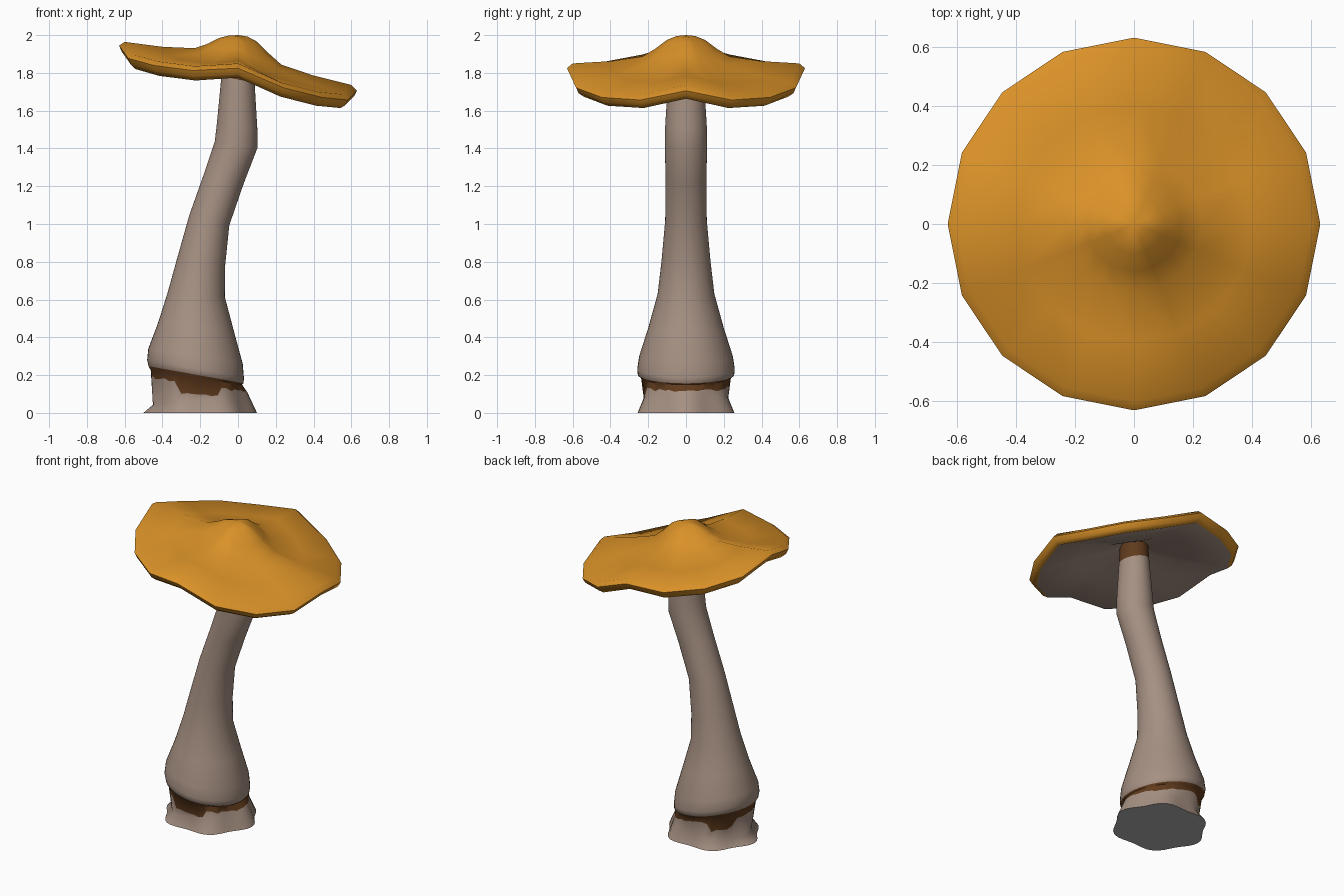
import bpy, bmesh, math, random
from mathutils import Vector

if "Cube" in bpy.data.objects:
    bpy.data.objects.remove(bpy.data.objects["Cube"])

random.seed(4)


def material(name, rgb):
    m = bpy.data.materials.new(name)
    m.diffuse_color = (*rgb, 1)
    m.use_nodes = True
    m.node_tree.nodes["Principled BSDF"].inputs["Base Color"].default_value = m.diffuse_color
    return m


ORANGE = material("cap orange", (0.70, 0.285, 0.021))
TAUPE = material("stem taupe", (0.38, 0.28, 0.225))
BROWN = material("torn edge brown", (0.115, 0.043, 0.012))
GREY = material("base grey", (0.44, 0.44, 0.44))


def loft(name, rings, strips, mats, start, end, angle):
    """Skin rings of points; strips gives a material per band, start/end = (point, material)."""
    bm = bmesh.new()
    loops = [[bm.verts.new(p) for p in r] for r in rings]
    n = len(rings[0])
    for i in range(len(loops) - 1):
        a, b = loops[i], loops[i + 1]
        for j in range(n):
            k = (j + 1) % n
            bm.faces.new((a[j], a[k], b[k], b[j])).material_index = strips[i]
    for loop, cap in ((loops[0], start), (loops[-1], end)):
        pole = bm.verts.new(cap[0])
        for j in range(n):
            bm.faces.new((loop[j], loop[(j + 1) % n], pole)).material_index = cap[1]
    bmesh.ops.recalc_face_normals(bm, faces=bm.faces)
    me = bpy.data.meshes.new(name)
    bm.to_mesh(me)
    bm.free()
    for m in mats:
        me.materials.append(m)
    ob = bpy.data.objects.new(name, me)
    bpy.context.collection.objects.link(ob)
    bpy.ops.object.select_all(action='DESELECT')
    ob.select_set(True)
    bpy.context.view_layer.objects.active = ob
    bpy.ops.object.shade_smooth_by_angle(angle=math.radians(angle))
    return ob


# Cap: tilted 16-sided disc with a central hump, folded along both axes
def cap_ring(r, z):
    pts = []
    for j in range(16):
        a = j * math.tau / 16
        x, y = r * math.cos(a), r * math.sin(a)
        fold = (0, 0.058, 0.07, 0.058)[j % 4] * min(1, r / 0.55)
        tilt = 0.19 * x * min(1, r / 0.2)
        pts.append(Vector((x, y, z - tilt - fold)))
    return pts


profile = [(0.05, 1.995), (0.10, 1.975), (0.16, 1.93), (0.23, 1.887), (0.40, 1.862),
           (0.60, 1.85), (0.63, 1.825), (0.615, 1.795), (0.587, 1.775),
           (0.35, 1.82), (0.18, 1.845), (0.08, 1.87)]
loft("mushroom_cap", [cap_ring(r, z) for r, z in profile],
     [0] * 8 + [1] * 3, [ORANGE, TAUPE],
     (Vector((0, 0, 2.0)), 0), (Vector((0, 0, 1.88)), 1), 62)

# Stem: foot with six lobes, torn brown edge, bulb, curved stalk
N = 48


def ring(cx, z, rx, ry, slope=0, lobes=0):
    pts = []
    for j in range(N):
        a = j * math.tau / N
        k = 1 + lobes * math.cos(6 * a)
        dx = k * rx * math.cos(a)
        pts.append(Vector((cx + dx, k * ry * math.sin(a), z + slope * dx)))
    return pts


foot = ring(-0.2, 0, 0.285, 0.265, 0, 0.055)
neck = ring(-0.2, 0.075, 0.243, 0.23, 0.13, 0.03)
edge_top = ring(-0.22, 0.188, 0.242, 0.238, -0.16)
# Ragged lower border of the brown band, with two longer drips
edge_low = []
for j, p in enumerate(edge_top):
    deg = j * 360 / N
    depth = random.uniform(0.028, 0.046)
    if abs(deg - 270) < 27 or abs(deg - 135) < 20:
        depth = random.uniform(0.085, 0.105)
    q = p.copy()
    q.z = max(p.z - depth, neck[j].z + 0.006)
    f = (p.z - q.z) / (p.z - neck[j].z)
    q.x = p.x + (neck[j].x - p.x) * f
    q.y = p.y + (neck[j].y - p.y) * f
    edge_low.append(q)

rings = [foot, neck, edge_low, edge_top,
         ring(-0.222, 0.202, 0.252, 0.255, -0.18),
         ring(-0.225, 0.235, 0.256, 0.258, -0.18),
         ring(-0.225, 0.30, 0.250, 0.248, -0.16),
         ring(-0.222, 0.45, 0.202, 0.20, -0.12),
         ring(-0.22, 0.63, 0.15, 0.15, -0.1),
         ring(-0.195, 0.80, 0.127, 0.13, -0.15),
         ring(-0.152, 1.02, 0.106, 0.11, -0.25),
         ring(-0.075, 1.24, 0.105, 0.108, -0.25),
         ring(-0.01, 1.42, 0.113, 0.112, -0.15),
         ring(-0.005, 1.52, 0.107, 0.11, -0.1),
         ring(0, 1.765, 0.088, 0.095, -0.2),
         ring(0, 1.89, 0.082, 0.088, -0.2)]
strips = [0, 0, 1, 1] + [0] * 10 + [1]
loft("mushroom_stem", rings, strips, [TAUPE, BROWN, GREY],
     (Vector((-0.2, 0, 0)), 2), (Vector((0, 0, 1.89)), 1), 62)
